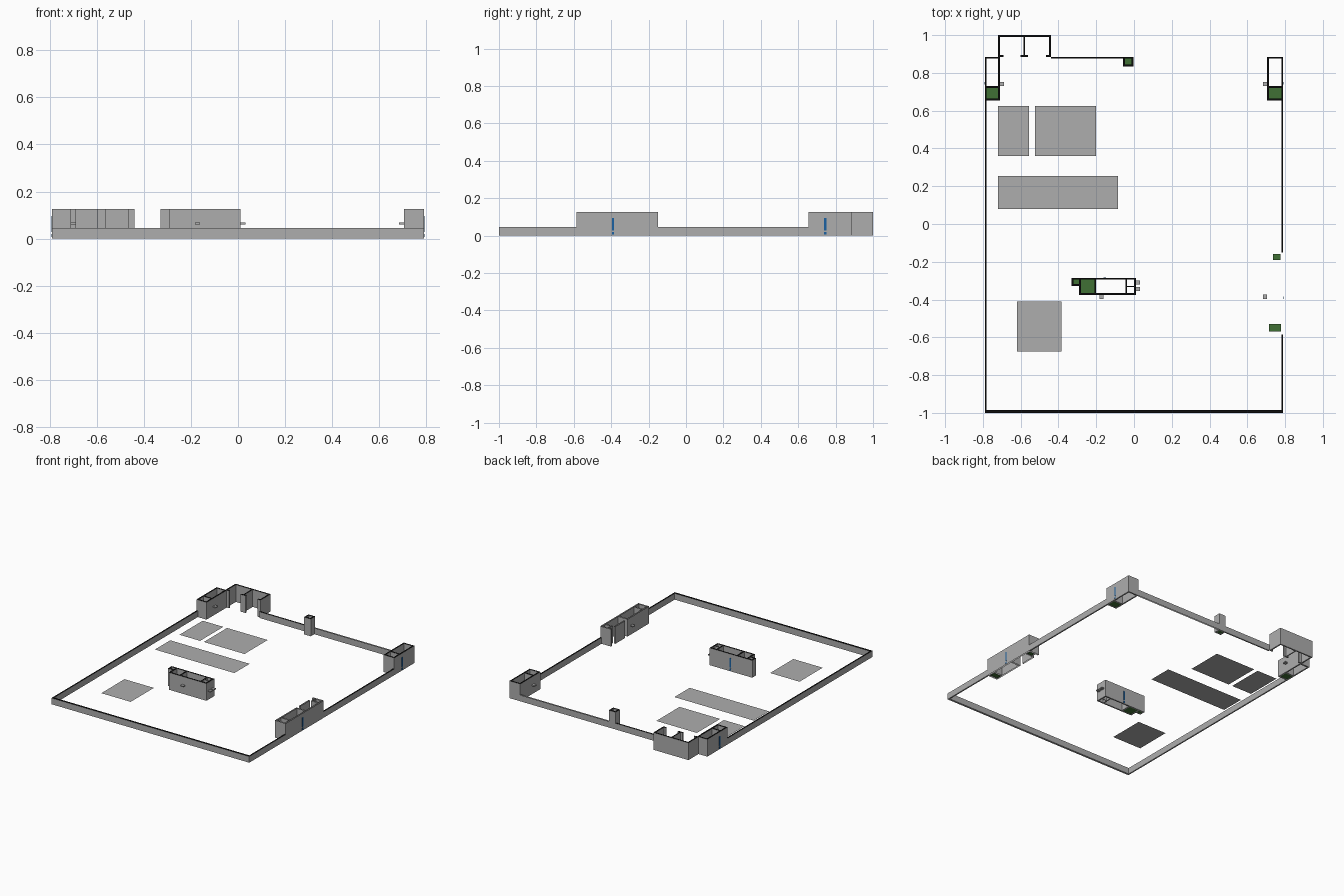
import bpy, bmesh

if "Cube" in bpy.data.objects:
    bpy.data.objects.remove(bpy.data.objects["Cube"])

LOW, HIGH, T = 0.045, 0.125, 0.01   # wall heights and thickness


def colour(name, rgb):
    m = bpy.data.materials.new(name)
    m.diffuse_color = (*rgb, 1)
    m.use_nodes = True
    m.node_tree.nodes["Principled BSDF"].inputs["Base Color"].default_value = m.diffuse_color
    return m


GREY = colour("concrete grey", (0.42, 0.42, 0.42))
BLACK = colour("black coping", (0.004, 0.004, 0.004))
GREEN = colour("floor green", (0.05, 0.16, 0.035))
BLUE = colour("sign blue", (0.01, 0.12, 0.36))


def finish(name, bm, *mats):
    me = bpy.data.meshes.new(name)
    bm.to_mesh(me)
    bm.free()
    for m in mats:
        me.materials.append(m)
    ob = bpy.data.objects.new(name, me)
    bpy.context.collection.objects.link(ob)
    return ob


def add_box(bm, x0, x1, y0, y1, z0, z1, ends=True, cap=0):
    lo = [bm.verts.new((x, y, z0)) for x, y in ((x0, y0), (x1, y0), (x1, y1), (x0, y1))]
    hi = [bm.verts.new((v.co.x, v.co.y, z1)) for v in lo]
    for i in range(4):
        j = (i + 1) % 4
        bm.faces.new((lo[i], lo[j], hi[j], hi[i]))
    if ends:
        bm.faces.new(lo[::-1])
        bm.faces.new(hi).material_index = cap


def walls(name, rects, h, capped=True):
    """Straight walls given as x0, x1, y0, y1; black on top, or left hollow."""
    bm = bmesh.new()
    for r in rects:
        add_box(bm, *r, 0, h, capped, 1)
    return finish(name, bm, GREY, BLACK)


def room(x0, x1, y0, y1):
    """Four walls round a rectangle."""
    return [(x0, x1, y0, y0 + T), (x0, x1, y1 - T, y1),
            (x0, x0 + T, y0 + T, y1 - T), (x1 - T, x1, y0 + T, y1 - T)]


def plate(name, x0, x1, y0, y1, mat, z=0.001):
    bm = bmesh.new()
    bm.faces.new([bm.verts.new((x, y, z)) for x, y in ((x0, y0), (x1, y0), (x1, y1), (x0, y1))])
    return finish(name, bm, mat)


def block(name, x0, x1, y0, y1, z0, z1, mat):
    bm = bmesh.new()
    add_box(bm, x0, x1, y0, y1, z0, z1)
    return finish(name, bm, mat)


# Low boundary wall
walls("boundary_wall", [
    (-0.79, 0.79, -1.0, -0.985),
    (-0.79, -0.78, -0.985, 0.66),
    (0.78, 0.79, -0.985, -0.585),
    (0.78, 0.79, -0.15, 0.66),
    (-0.44, -0.055, 0.875, 0.885)], LOW)
walls("back_right_wall", [(-0.005, 0.705, 0.875, 0.885)], LOW, False)

# Corner buildings at the back, each with a small green room
for side, x0, x1 in (("left", -0.79, -0.71), ("right", 0.705, 0.79)):
    walls(side + "_corner_building",
          room(x0, x1, 0.655, 0.885) + [(x0 + T, x1 - T, 0.72, 0.73)], HIGH)
    plate(side + "_corner_floor", x0 + T, x1 - T, 0.665, 0.72, GREEN)

# Open bays behind the back wall
walls("back_bays", [
    (-0.72, -0.44, 0.99, 1.0),
    (-0.72, -0.71, 0.885, 0.99), (-0.45, -0.44, 0.885, 0.99),
    (-0.584, -0.576, 0.895, 0.99),
    (-0.71, -0.69, 0.885, 0.895), (-0.60, -0.56, 0.885, 0.895),
    (-0.465, -0.45, 0.885, 0.895)], HIGH)

# Small box on the back wall
walls("back_box", room(-0.057, -0.003, 0.835, 0.885), HIGH)
plate("back_box_floor", -0.047, -0.013, 0.845, 0.875, GREEN)

# Middle building with side annex
walls("middle_building", room(-0.29, 0.01, -0.375, -0.285)
      + [(-0.21, -0.20, -0.365, -0.295), (-0.045, -0.037, -0.365, -0.295),
         (-0.037, 0.0, -0.333, -0.329)], HIGH)
walls("middle_annex", [(-0.33, -0.29, -0.295, -0.285), (-0.33, -0.29, -0.328, -0.318),
                       (-0.33, -0.32, -0.318, -0.295)], HIGH)
plate("middle_floor", -0.28, -0.21, -0.365, -0.295, GREEN)
plate("annex_floor", -0.32, -0.29, -0.318, -0.295, GREEN)

# Hollow-walled building on the right boundary
walls("right_building", [
    (0.78, 0.79, -0.585, -0.15),
    (0.705, 0.78, -0.585, -0.575), (0.705, 0.78, -0.16, -0.15),
    (0.705, 0.715, -0.575, -0.34), (0.705, 0.715, -0.31, -0.20),
    (0.715, 0.78, -0.53, -0.52), (0.725, 0.78, -0.20, -0.19),
    (0.715, 0.78, -0.35, -0.34), (0.725, 0.735, -0.19, -0.16)], HIGH, False)
plate("right_floor_front", 0.715, 0.777, -0.57, -0.53, GREEN)
plate("right_floor_back", 0.735, 0.775, -0.19, -0.16, GREEN)

# Ground slabs
for name, r in (("slab_back_left", (-0.72, -0.555, 0.36, 0.625)),
                ("slab_back_right", (-0.525, -0.20, 0.36, 0.625)),
                ("slab_middle", (-0.72, -0.085, 0.08, 0.255)),
                ("slab_front", (-0.62, -0.385, -0.675, -0.41))):
    plate(name, *r, GREY)

# Small brackets sticking out of the walls
for i, (x, y) in enumerate(((-0.699, 0.742), (0.694, 0.742), (0.694, -0.385),
                            (-0.172, -0.386), (0.021, -0.31), (0.021, -0.345))):
    block("wall_bracket_%d" % (i + 1), x - 0.011, x + 0.011, y - 0.011, y + 0.011,
          0.06, 0.068, GREY)

# Blue upright signs, each a long and a short bar
S = 0.006
for name, r in (("left_sign", (-0.792, -0.79, 0.745 - S, 0.745 + S)),
                ("right_sign", (0.79, 0.792, 0.745 - S, 0.745 + S)),
                ("right_building_sign", (0.79, 0.792, -0.39 - S, -0.39 + S)),
                ("middle_sign", (-0.155 - S, -0.155 + S, -0.285, -0.283))):
    block(name + "_upper", *r, 0.027, 0.095, BLUE)
    block(name + "_lower", *r, 0.006, 0.02, BLUE)
